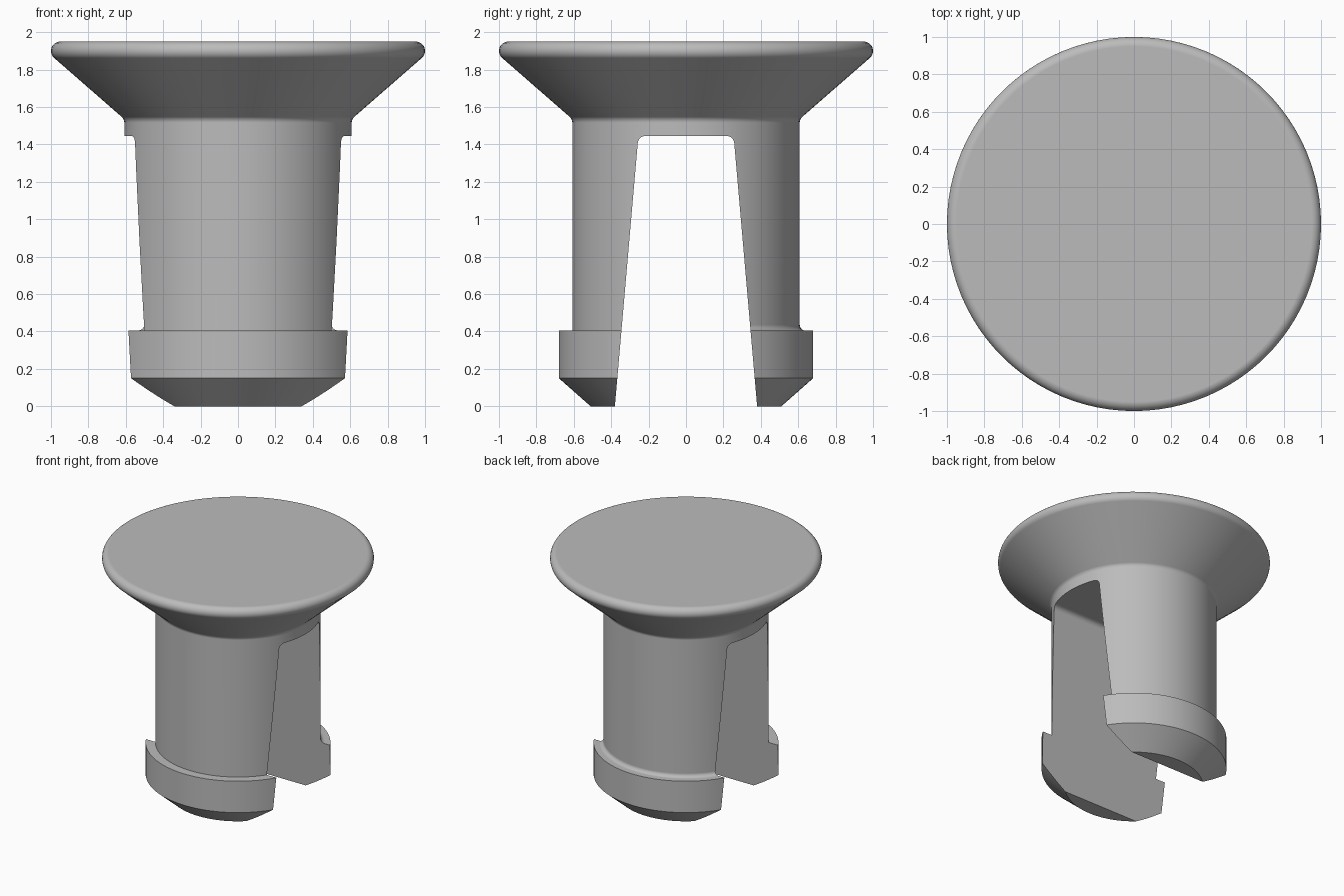
import bpy, bmesh
from math import sin, cos, pi, radians

cube = bpy.data.objects.get("Cube")
if cube:
    bpy.data.objects.remove(cube, do_unlink=True)

SEGMENTS = 96

grey = bpy.data.materials.new("plain_grey")
grey.use_nodes = True
colour = (0.5, 0.5, 0.5, 1)
grey.diffuse_color = colour
grey.node_tree.nodes["Principled BSDF"].inputs["Base Color"].default_value = colour


def arc(cx, cz, r, start, end, steps):
    """Points on a circular arc, angles in degrees."""
    angles = [radians(start + (end - start) * i / steps) for i in range(steps + 1)]
    return [(cx + r * cos(a), cz + r * sin(a)) for a in angles]


def make_object(name, bm):
    bmesh.ops.recalc_face_normals(bm, faces=bm.faces)
    mesh = bpy.data.meshes.new(name)
    bm.to_mesh(mesh)
    bm.free()
    mesh.materials.append(grey)
    obj = bpy.data.objects.new(name, mesh)
    bpy.context.collection.objects.link(obj)
    return obj


def rivet_profile(fillet):
    """Radius and height from the foot up to the flat top."""
    foot = [(0.51, 0), (0.68, 0.15), (0.68, 0.405)]
    collar_fillet = arc(0.608 + fillet, 0.405 + fillet, fillet, 270, 180, 5)
    neck = arc(0.648, 1.517, 0.04, 180, 131, 4)
    rim = arc(0.95, 1.90, 0.05, -49, 90, 12)
    return foot + collar_fillet + neck + rim


# Turned body; only the rear leg has a fillet above its collar
bm = bmesh.new()
rings = []
for i in range(SEGMENTS):
    a = 2 * pi * i / SEGMENTS
    profile = rivet_profile(0.03 if 0 < a < pi else 0)
    rings.append([bm.verts.new((r * cos(a), r * sin(a), z)) for r, z in profile])
for i, ring in enumerate(rings):
    other = rings[(i + 1) % SEGMENTS]
    for j in range(len(ring) - 1):
        bm.faces.new((ring[j], other[j], other[j + 1], ring[j + 1]))
bm.faces.new([ring[0] for ring in rings])
bm.faces.new([ring[-1] for ring in rings])
bmesh.ops.remove_doubles(bm, verts=bm.verts, dist=0.0001)
rivet = make_object("push_rivet", bm)

# Tapered slot with rounded upper corners, running from side to side
side = [(0.389, -0.1)] + arc(0.218, 1.405, 0.04, 5, 90, 6)
outline = side + [(-y, z) for y, z in reversed(side)]
bm = bmesh.new()
face = bm.faces.new([bm.verts.new((-1.5, y, z)) for y, z in outline])
extruded = bmesh.ops.extrude_face_region(bm, geom=[face])["geom"]
bmesh.ops.translate(bm, vec=(3, 0, 0),
                    verts=[v for v in extruded if isinstance(v, bmesh.types.BMVert)])
slot = make_object("slot_cutter", bm)
slot.hide_render = True

cut = rivet.modifiers.new("slot", "BOOLEAN")
cut.operation = "DIFFERENCE"
cut.solver = "EXACT"
cut.object = slot
bpy.ops.object.select_all(action="DESELECT")
rivet.select_set(True)
bpy.context.view_layer.objects.active = rivet
bpy.ops.object.modifier_apply(modifier=cut.name)
bpy.data.objects.remove(slot, do_unlink=True)

# Smooth turned surfaces, crisp slot and collar edges
bpy.ops.object.shade_smooth_by_angle(angle=radians(30))
weighted = rivet.modifiers.new("weighted_normals", "WEIGHTED_NORMAL")
weighted.keep_sharp = True
